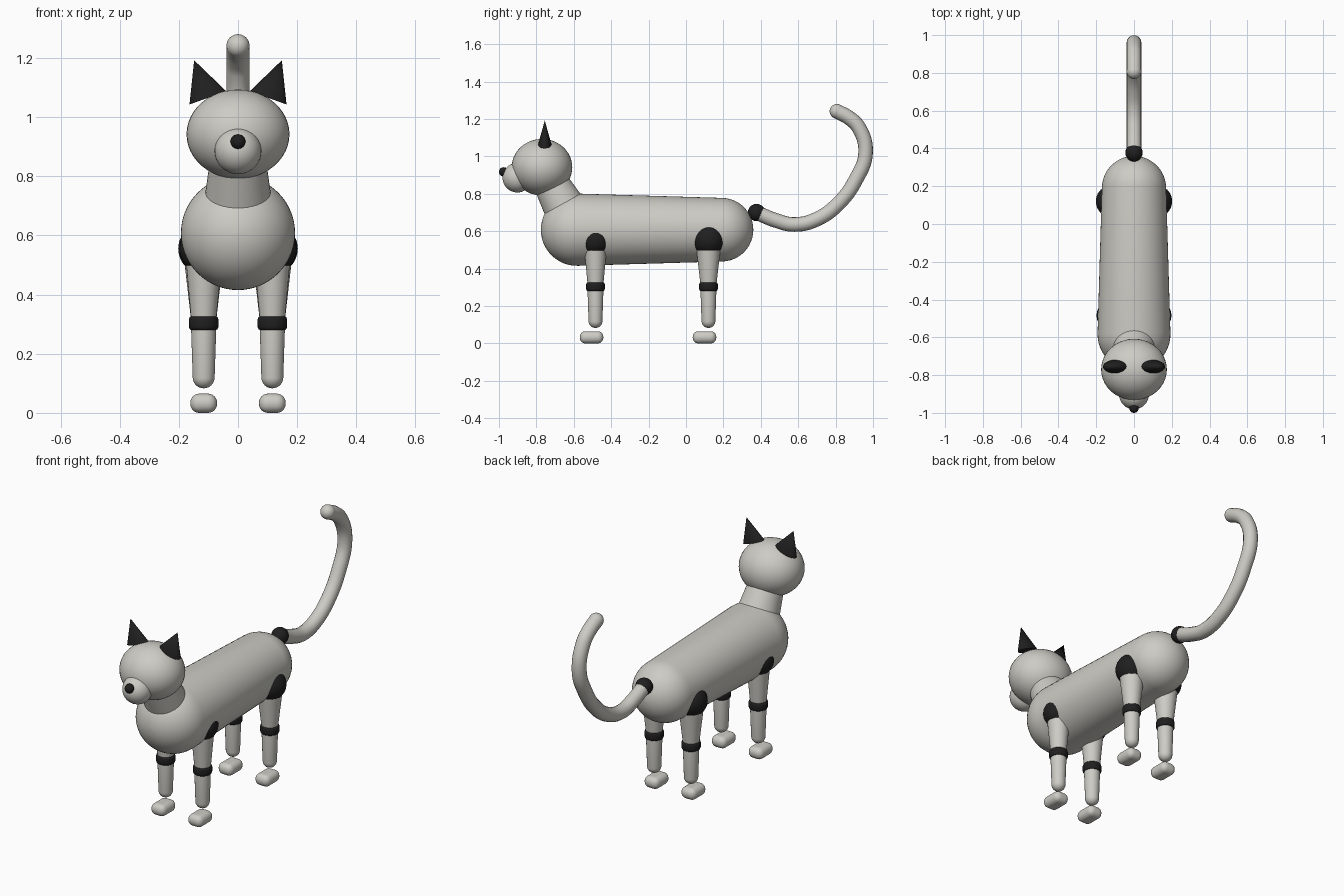
import bpy, bmesh, math
from mathutils import Vector, Matrix

if "Cube" in bpy.data.objects:
    bpy.data.objects.remove(bpy.data.objects["Cube"])


def material(name, rgb):
    m = bpy.data.materials.new(name)
    m.diffuse_color = (*rgb, 1)
    m.use_nodes = True
    m.node_tree.nodes["Principled BSDF"].inputs["Base Color"].default_value = m.diffuse_color
    return m


GREY = material("warm_grey", (0.61, 0.60, 0.555))
BLACK = material("soft_black", (0.014, 0.014, 0.014))


def finish(obj, name, mat, angle=40):
    obj.name = name
    obj.data.materials.clear()
    obj.data.materials.append(mat)
    bpy.ops.object.select_all(action='DESELECT')
    obj.select_set(True)
    bpy.context.view_layer.objects.active = obj
    bpy.ops.object.shade_smooth_by_angle(angle=math.radians(angle))
    return obj


def ball(name, loc, radii, mat):
    bpy.ops.mesh.primitive_uv_sphere_add(segments=40, ring_count=24, location=loc)
    obj = bpy.context.object
    obj.scale = radii if isinstance(radii, tuple) else (radii,) * 3
    return finish(obj, name, mat)


def lathe(name, start, end, profile, mat, segments=40):
    """Revolve (radius, distance) pairs around the axis from start to end."""
    start, axis = Vector(start), Vector(end) - Vector(start)
    bm = bmesh.new()
    rings = []
    for r, h in profile:
        rings.append([bm.verts.new((r * math.cos(a), r * math.sin(a), h))
                      for a in (2 * math.pi * i / segments for i in range(segments))])
    for low, high in zip(rings, rings[1:]):
        for i in range(segments):
            j = (i + 1) % segments
            bm.faces.new((low[i], low[j], high[j], high[i]))
    bm.faces.new(rings[0][::-1])
    bm.faces.new(rings[-1])
    turn = axis.to_track_quat('Z', 'Y').to_matrix().to_4x4()
    bm.transform(Matrix.Translation(start) @ turn)
    mesh = bpy.data.meshes.new(name)
    bm.to_mesh(mesh)
    bm.free()
    obj = bpy.data.objects.new(name, mesh)
    bpy.context.collection.objects.link(obj)
    return finish(obj, name, mat)


def round_profile(r0, r1, length, steps=12):
    """Tapered capsule profile between two end spheres."""
    lean = math.asin((r0 - r1) / length)
    pts = []
    for r, h, a0, a1 in ((r0, 0, -math.pi / 2 + 0.01, lean),
                         (r1, length, lean, math.pi / 2 - 0.01)):
        for i in range(steps + 1):
            a = a0 + (a1 - a0) * i / steps
            pts.append((r * math.cos(a), h + r * math.sin(a)))
    return pts


# Body, neck and head
chest, rump, skull = (0, -0.583, 0.608), (0, 0.19, 0.608), (0, -0.77, 0.942)
lathe("body", chest, rump, round_profile(0.193, 0.17, 0.773), GREY, 56)
neck_len = (Vector(skull) - Vector(chest)).length
lathe("neck", chest, skull, [(0.129, 0), (0.083, neck_len)], GREY)
ball("head", skull, (0.174, 0.162, 0.151), GREY)
ball("muzzle", (0, -0.902, 0.886), 0.079, GREY)
ball("nose", (0, -0.975, 0.917), 0.025, BLACK)

for side, label in ((-1, "right"), (1, "left")):
    # Flattened cone ears leaning outward
    bpy.ops.mesh.primitive_cone_add(vertices=32, radius1=1, radius2=0, depth=1)
    ear = bpy.context.object
    ear.data.transform(Matrix.Translation((0, 0, 0.5)))
    ear.location = (side * 0.102, -0.755, 1.065)
    ear.rotation_euler = (0, side * math.radians(20), 0)
    ear.scale = (0.066, 0.035, 0.135)
    finish(ear, label + "_ear", BLACK)

    # Legs
    for y, place, joint, top in ((-0.484, "front", 0.082, 0.059),
                                 (0.12, "rear", 0.086, 0.064)):
        x, tag = side * 0.116, f"{label}_{place}_"
        ball(tag + "hip_joint", (x, y, 0.555), joint, BLACK)
        lathe(tag + "upper_leg", (x, y, 0.30), (x, y, 0.50),
              [(0.041, 0), (top, 0.20)], GREY, 32)
        lathe(tag + "lower_leg", (x, y, 0.12), (x, y, 0.30),
              round_profile(0.037, 0.043, 0.18, 8), GREY, 32)
        lathe(tag + "knee_band", (x, y, 0.28), (x, y, 0.327),
              [(0.042, 0), (0.047, 0.003), (0.05, 0.011), (0.05, 0.036),
               (0.047, 0.044), (0.042, 0.047)], BLACK, 32)
        # Rounded block paw
        bpy.ops.mesh.primitive_cube_add(size=1, location=(x, y - 0.021, 0.0325))
        paw = bpy.context.object
        paw.data.transform(Matrix.Diagonal((0.09, 0.126, 0.065, 1)))
        bevel = paw.modifiers.new("rounding", 'BEVEL')
        bevel.width, bevel.segments = 0.03, 6
        finish(paw, tag + "paw", GREY, 60)

# Tail swept along a curve
path = [(0.377, 0.70), (0.479, 0.658), (0.58, 0.636), (0.703, 0.666),
        (0.821, 0.754), (0.906, 0.872), (0.96, 1.016), (0.925, 1.152),
        (0.872, 1.206), (0.807, 1.241)]
curve = bpy.data.curves.new("tail", 'CURVE')
curve.dimensions = '3D'
curve.bevel_depth, curve.bevel_resolution = 0.039, 6
curve.resolution_u = 8
curve.use_fill_caps = True
spline = curve.splines.new('BEZIER')
spline.bezier_points.add(len(path) - 1)
for point, (y, z) in zip(spline.bezier_points, path):
    point.co = (0, y, z)
    point.handle_left_type = point.handle_right_type = 'AUTO'
tail = bpy.data.objects.new("tail", curve)
bpy.context.collection.objects.link(tail)
bpy.ops.object.select_all(action='DESELECT')
tail.select_set(True)
bpy.context.view_layer.objects.active = tail
bpy.ops.object.convert(target='MESH')
finish(bpy.context.object, "tail", GREY)
ball("tail_tip", (0, *path[-1]), 0.039, GREY)
ball("tail_joint", (0, *path[0]), 0.046, BLACK)
